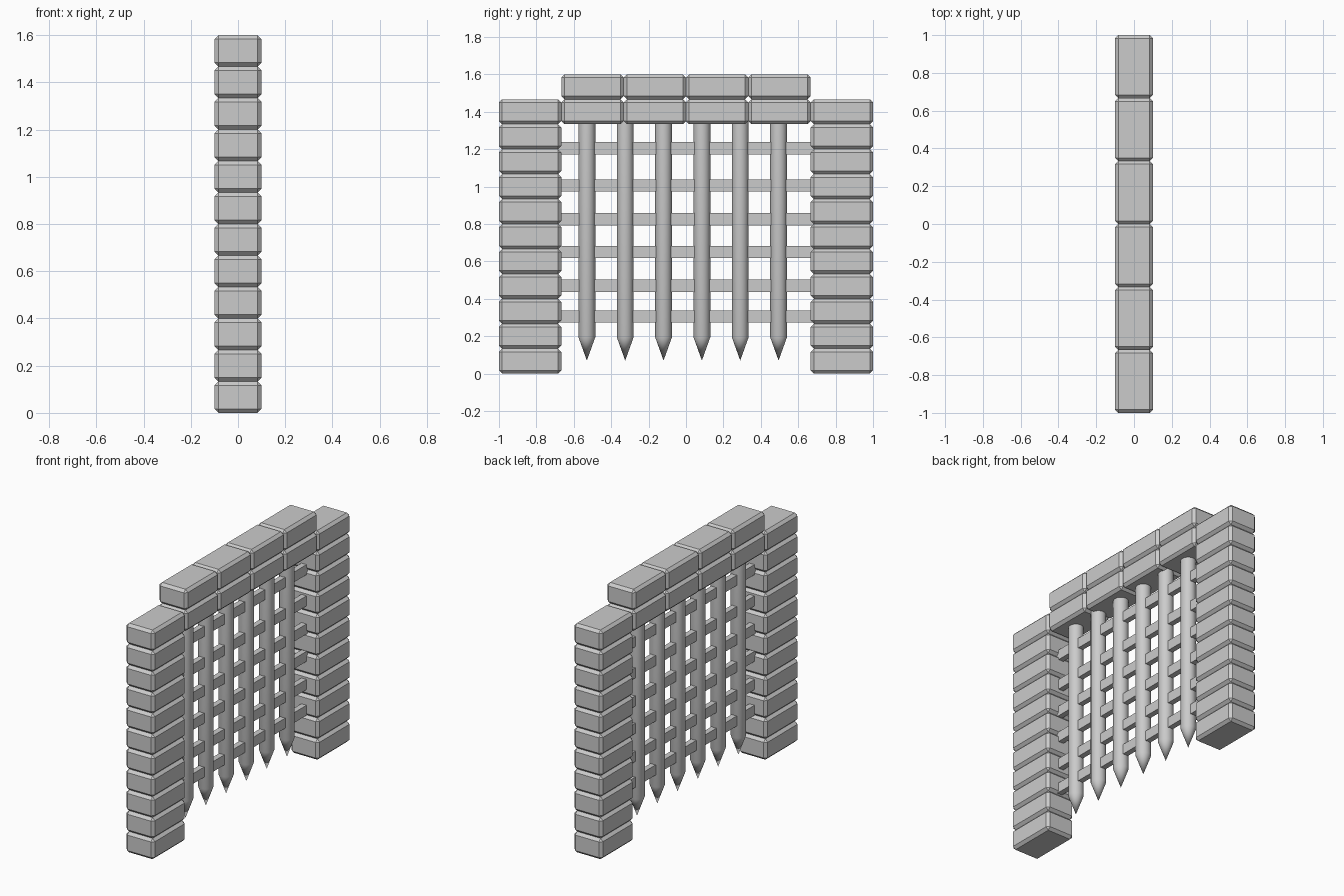
import bpy
import bmesh
from mathutils import Matrix

cube = bpy.data.objects.get("Cube")
if cube:
    bpy.data.objects.remove(cube, do_unlink=True)

COURSE = 1.6 / 12      # height of one brick course
BRICK = 1 / 3          # brick length along the wall
DEPTH = 0.2


def finish(name, bm):
    mesh = bpy.data.meshes.new(name)
    bm.to_mesh(mesh)
    bm.free()
    obj = bpy.data.objects.new(name, mesh)
    bpy.context.collection.objects.link(obj)
    return obj


def box(name, size, centre, bevel=0):
    bm = bmesh.new()
    bmesh.ops.create_cube(bm, size=1)
    bmesh.ops.scale(bm, vec=size, verts=bm.verts)
    bmesh.ops.translate(bm, vec=centre, verts=bm.verts)
    obj = finish(name, bm)
    if bevel:
        mod = obj.modifiers.new("chamfer", "BEVEL")
        mod.width = bevel
        mod.segments = 1
    return obj


def brick(name, y, course):
    box(name, (DEPTH, BRICK, COURSE), (0, y, (course + 0.5) * COURSE), 0.017)


def spike(name, y, radius=0.045, tip=0.07, shoulder=0.195, top=1.36):
    bm = bmesh.new()
    for r_low, r_high, low, high in ((0, radius, tip, shoulder),
                                     (radius, radius, shoulder, top)):
        bmesh.ops.create_cone(bm, segments=24, cap_ends=False,
                              radius1=r_low, radius2=r_high, depth=high - low,
                              matrix=Matrix.Translation((0, y, (low + high) / 2)))
    bmesh.ops.remove_doubles(bm, verts=bm.verts, dist=0.0001)
    rim = [e for e in bm.edges if e.is_boundary]
    bmesh.ops.contextual_create(bm, geom=rim)
    bmesh.ops.recalc_face_normals(bm, faces=bm.faces)
    return finish(name, bm)


# Pillars
for side, label in ((-1, "front"), (1, "back")):
    for course in range(11):
        brick(f"{label}_pillar_brick_{course + 1}", side * (1 - BRICK / 2), course)

# Two-course lintel
for course, label in ((10, "lower"), (11, "upper")):
    for i in range(4):
        brick(f"{label}_lintel_brick_{i + 1}", (i - 1.5) * BRICK, course)

# Pointed gate poles
poles = [spike(f"gate_pole_{i + 1}", -0.53 + 0.205 * i) for i in range(6)]

# Cross bars
for i, z in enumerate((0.305, 0.47, 0.65, 0.825, 1.005, 1.205)):
    box(f"cross_bar_{i + 1}", (0.036, 4 * BRICK + 0.04, 0.065), (0, 0, z))

# Smooth round poles
bpy.ops.object.select_all(action="DESELECT")
for pole in poles:
    pole.select_set(True)
bpy.context.view_layer.objects.active = poles[0]
bpy.ops.object.shade_smooth_by_angle(angle=0.35)
